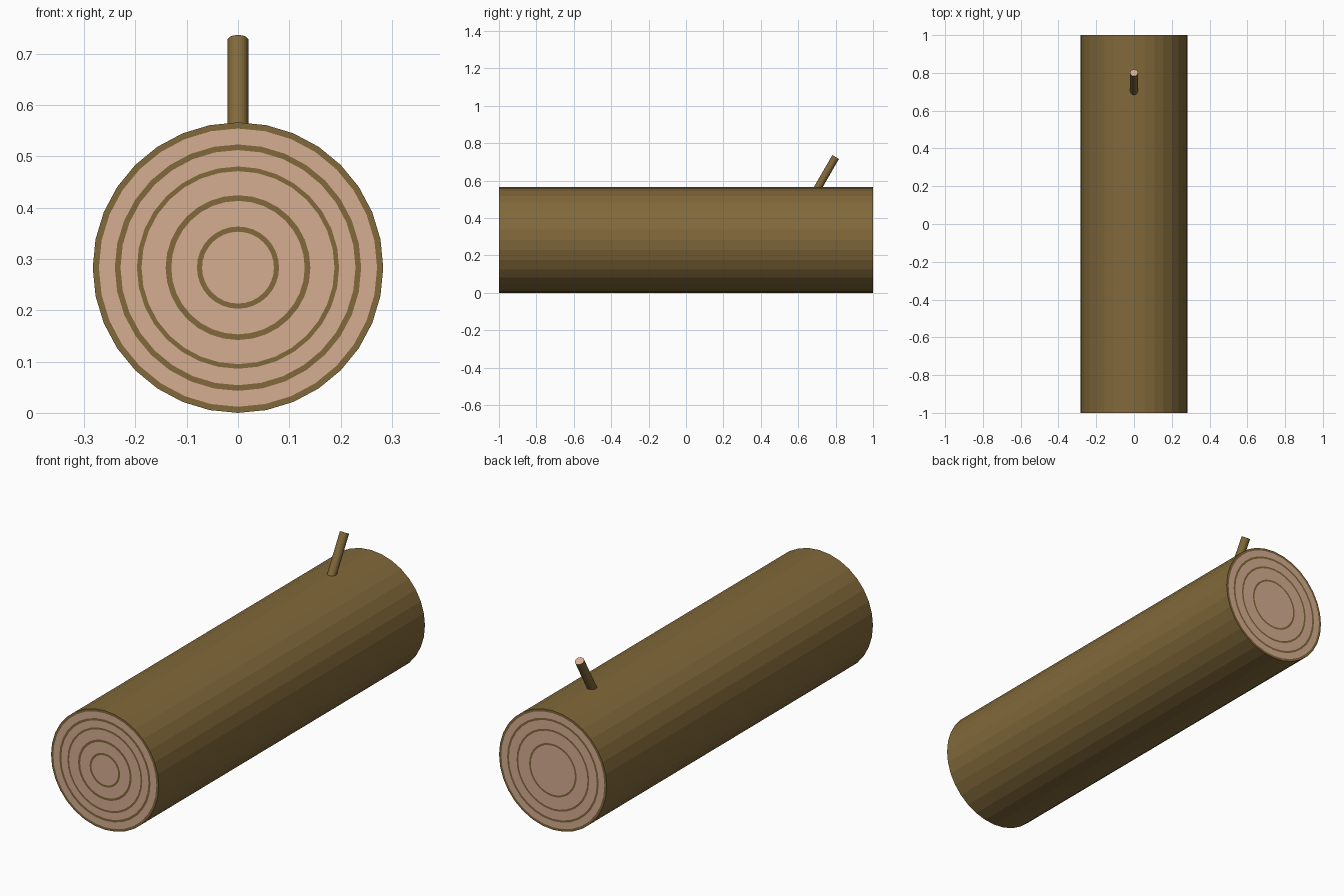
import bpy, bmesh, math
from mathutils import Vector, Matrix

if "Cube" in bpy.data.objects:
    bpy.data.objects.remove(bpy.data.objects["Cube"])

R, SIDES = 0.283, 32


def material(name, color):
    m = bpy.data.materials.new(name)
    m.diffuse_color = (*color, 1)
    m.use_nodes = True
    m.node_tree.nodes["Principled BSDF"].inputs["Base Color"].default_value = m.diffuse_color
    return m


bark = material("bark", (0.22, 0.14, 0.042))
wood = material("wood", (0.66, 0.42, 0.28))


def build_log(name, radius, length, sides, near_rings, far_rings, matrix):
    """Cylinder along local z; end caps are concentric bands alternating bark and wood."""
    bm = bmesh.new()

    def circle(r, z):
        return [bm.verts.new((r * math.sin(2 * math.pi * i / sides),
                              r * math.cos(2 * math.pi * i / sides), z)) for i in range(sides)]

    def bridge(a, b, mat):
        for i in range(sides):
            j = (i + 1) % sides
            bm.faces.new((a[i], a[j], b[j], b[i])).material_index = mat

    ends = [circle(radius, 0), circle(radius, length)]
    bridge(ends[0], ends[1], 0)
    for loop, z, rings in ((ends[0], 0, near_rings), (ends[1], length, far_rings)):
        for k, r in enumerate(rings):
            inner = circle(r, z)
            bridge(loop, inner, k % 2)
            loop = inner
        bm.faces.new(loop).material_index = 1
    bmesh.ops.recalc_face_normals(bm, faces=bm.faces)
    mesh = bpy.data.meshes.new(name)
    bm.to_mesh(mesh)
    bm.free()
    mesh.materials.append(bark)
    mesh.materials.append(wood)
    obj = bpy.data.objects.new(name, mesh)
    bpy.context.collection.objects.link(obj)
    obj.matrix_world = matrix
    return obj


# Trunk lying along y, with different growth rings on each sawn end
front = [0.271, 0.240, 0.229, 0.197, 0.188, 0.141, 0.130, 0.080, 0.070]
back = [0.271, 0.241, 0.231, 0.191, 0.182, 0.125, 0.116]
build_log("trunk", R, 2.0, SIDES, front, back,
          Matrix.Translation((0, -1, R)) @ Matrix.Rotation(-math.pi / 2, 4, 'X'))

# Twig stub leaning 30 degrees towards the back
lean = math.radians(30)
tip = Vector((0, 0.80, 0.726))
axis = Vector((0, math.sin(lean), math.cos(lean)))
build_log("twig", 0.0205, 0.25, 32, [], [],
          Matrix.Translation(tip - axis * 0.25) @ Matrix.Rotation(-lean, 4, 'X'))
